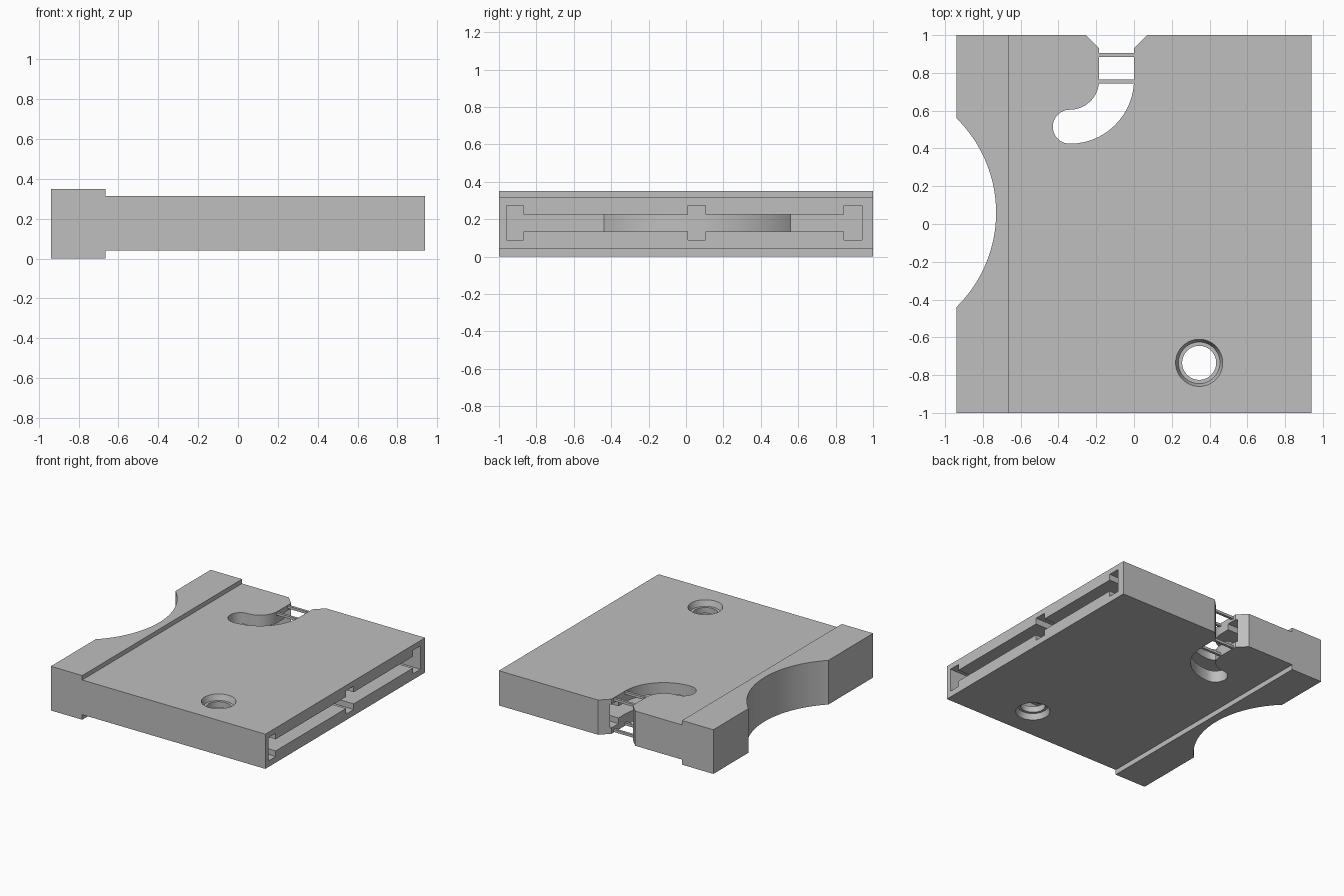
import bpy, bmesh
from math import cos, sin, pi, radians

cube = bpy.data.objects.get("Cube")
if cube:
    bpy.data.objects.remove(cube, do_unlink=True)

grey = bpy.data.materials.new("light_grey")
grey.use_nodes = True
COLOR = (0.52, 0.52, 0.52, 1)
grey.diffuse_color = COLOR
grey.node_tree.nodes["Principled BSDF"].inputs["Base Color"].default_value = COLOR


def prism(name, points, axis, low, high):
    """Extrude a 2D outline along axis: 'z' takes (x, y), 'y' takes (x, z)."""
    def place(p, h):
        return (p[0], p[1], h) if axis == "z" else (p[0], h, p[1])
    bm = bmesh.new()
    base = bm.faces.new([bm.verts.new(place(p, low)) for p in points])
    out = bmesh.ops.extrude_face_region(bm, geom=[base])
    verts = [v for v in out["geom"] if isinstance(v, bmesh.types.BMVert)]
    shift = (0, 0, high - low) if axis == "z" else (0, high - low, 0)
    bmesh.ops.translate(bm, verts=verts, vec=shift)
    bmesh.ops.recalc_face_normals(bm, faces=bm.faces)
    mesh = bpy.data.meshes.new(name)
    bm.to_mesh(mesh)
    bm.free()
    obj = bpy.data.objects.new(name, mesh)
    bpy.context.collection.objects.link(obj)
    mesh.materials.append(grey)
    return obj


def box(name, x0, x1, y0, y1, z0, z1):
    return prism(name, [(x0, y0), (x1, y0), (x1, y1), (x0, y1)], "z", z0, z1)


def arc(cx, cy, r, start, end, steps=24):
    angles = [radians(start + (end - start) * i / steps) for i in range(steps + 1)]
    return [(cx + r * cos(a), cy + r * sin(a)) for a in angles]


def cone(name, x, y, r_low, r_high, z_low, z_high):
    bpy.ops.mesh.primitive_cone_add(vertices=64, radius1=r_low, radius2=r_high,
                                    depth=z_high - z_low,
                                    location=(x, y, (z_low + z_high) / 2))
    obj = bpy.context.object
    obj.name = name
    obj.data.materials.append(grey)
    return obj


def boolean(target, tool, operation="DIFFERENCE"):
    """Apply one boolean and remove the tool object."""
    tool.hide_render = True
    mod = target.modifiers.new("cut", "BOOLEAN")
    mod.solver = "EXACT"
    mod.operation = operation
    mod.object = tool
    bpy.ops.object.select_all(action="DESELECT")
    bpy.context.view_layer.objects.active = target
    target.select_set(True)
    bpy.ops.object.modifier_apply(modifier=mod.name)
    bpy.data.objects.remove(tool, do_unlink=True)


X, STEP, HEIGHT = 0.94, -0.665, 0.35
LOW, TOP = 0.04, 0.315

# Slab with a thicker grip end
body = prism("body", [(-X, 0), (STEP, 0), (STEP, LOW), (X, LOW), (X, TOP),
                      (STEP, TOP), (STEP, HEIGHT), (-X, HEIGHT)], "y", -1, 1)

# Thumb recess in the grip end
BITE_X, BITE_Y, BITE_R = -1.43, 0.06, 0.7
boolean(body, prism("thumb_cutter", arc(BITE_X, BITE_Y, BITE_R, 0, 360, 128)[:-1], "z", -0.1, 0.5))

# Hollow slot, wrapped round the thumb recess
WALL = 0.07
slot = box("slot_cutter", -X + WALL, X + 0.1, -0.92, 0.9, 0.133, 0.225)
boolean(slot, prism("recess_wall", arc(BITE_X + WALL, BITE_Y, BITE_R, 0, 360, 128)[:-1],
                    "z", 0, 0.4))
boolean(body, slot)

# Guide channels along the slot
for y0, y1, end in ((-0.96, -0.87, -X + WALL), (0.01, 0.105, STEP), (0.845, 0.94, -X + WALL)):
    boolean(body, box("channel_cutter", end, X + 0.1, y0, y1, 0.088, 0.273))

# Hooked notch with a chamfered mouth
hook = [(-0.255, 1), (-0.185, 0.93)]
hook += arc(-0.34, 0.76, 0.155, 0, -90)
hook += arc(-0.34, 0.515, 0.09, 90, 270)[1:]
hook += arc(-0.34, 0.765, 0.34, -90, 0)[1:]
hook += [(0, 0.93), (0.07, 1), (0.07, 1.1), (-0.255, 1.1)]
boolean(body, prism("hook_cutter", hook, "z", -0.1, 0.5))

# Round hole with a tapered counterbore on both faces
HX, HY = 0.345, -0.735
boolean(body, cone("hole_cutter", HX, HY, 0.09, 0.09, -0.1, 0.5))
boolean(body, cone("top_bore_cutter", HX, HY, 0.11, 0.125, TOP - 0.045, TOP + 0.0005))
boolean(body, cone("bottom_bore_cutter", HX, HY, 0.125, 0.11, LOW - 0.0005, LOW + 0.045))

bpy.ops.object.select_all(action="DESELECT")
body.select_set(True)
bpy.context.view_layer.objects.active = body
bpy.ops.object.shade_smooth_by_angle(angle=radians(25))

# Thin bars across the notch, near both faces
for y in (0.895, 0.755):
    for side, z in (("lower", LOW + 0.015), ("upper", TOP - 0.015)):
        box(side + "_notch_bar", -0.19, 0.005, y - 0.01, y + 0.01, z - 0.01, z + 0.01)
